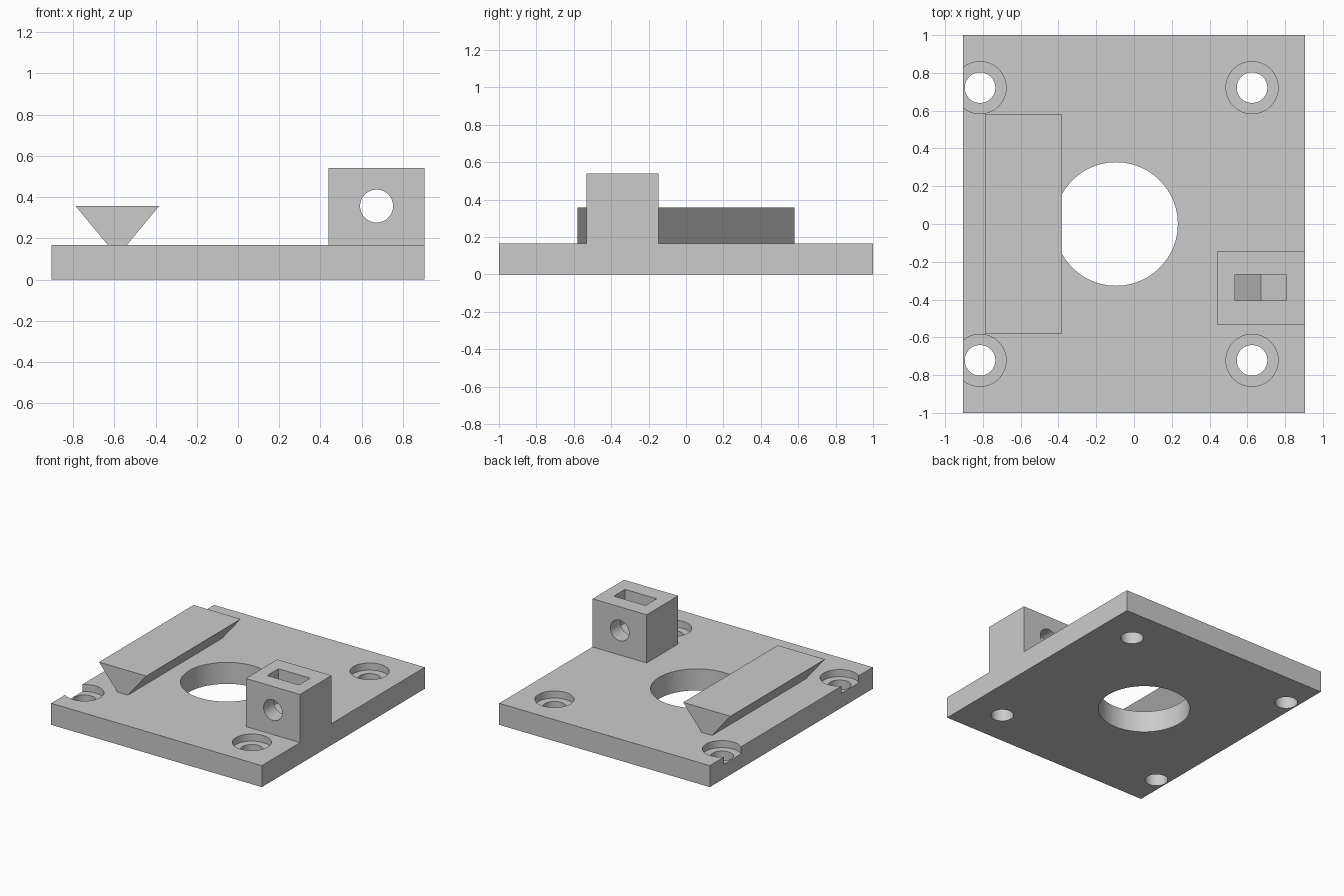
import bpy, bmesh, math
from mathutils import Vector

if "Cube" in bpy.data.objects:
    bpy.data.objects.remove(bpy.data.objects["Cube"])

grey = bpy.data.materials.new("plain grey")
grey.diffuse_color = (0.6, 0.6, 0.6, 1)
grey.use_nodes = True
grey.node_tree.nodes["Principled BSDF"].inputs["Base Color"].default_value = grey.diffuse_color

T = 0.167           # plate thickness
HALF_X = 0.905      # plate half width


def prism(name, outline, axis, lo, hi):
    """Extrude a 2D outline along y (points are x, z) or z (points are x, y)."""
    bm = bmesh.new()
    place = (lambda a, b: (a, lo, b)) if axis == "y" else (lambda a, b: (a, b, lo))
    face = bm.faces.new([bm.verts.new(place(a, b)) for a, b in outline])
    new = bmesh.ops.extrude_face_region(bm, geom=[face])["geom"]
    step = Vector((0, hi - lo, 0)) if axis == "y" else Vector((0, 0, hi - lo))
    bmesh.ops.translate(bm, vec=step,
                        verts=[v for v in new if isinstance(v, bmesh.types.BMVert)])
    bmesh.ops.recalc_face_normals(bm, faces=bm.faces[:])
    mesh = bpy.data.meshes.new(name)
    bm.to_mesh(mesh)
    bm.free()
    mesh.materials.append(grey)
    obj = bpy.data.objects.new(name, mesh)
    bpy.context.collection.objects.link(obj)
    return obj


def rect(a0, a1, b0, b1):
    return [(a0, b0), (a1, b0), (a1, b1), (a0, b1)]


def circle(a, b, r, n=64):
    return [(a + r * math.cos(2 * math.pi * i / n),
             b + r * math.sin(2 * math.pi * i / n)) for i in range(n)]


def cut(obj, cutter):
    """Subtract the cutter, apply the result and remove the cutter."""
    cutter.hide_render = True
    mod = obj.modifiers.new("cut", "BOOLEAN")
    mod.operation = "DIFFERENCE"
    mod.solver = "EXACT"
    mod.object = cutter
    bpy.context.view_layer.objects.active = obj
    bpy.ops.object.modifier_apply(modifier=mod.name)
    bpy.data.objects.remove(cutter)


# Base plate with a large centre opening
plate = prism("base_plate", rect(-HALF_X, HALF_X, -1, 1), "z", 0, T)
cut(plate, prism("opening_cutter", circle(-0.095, 0, 0.327, 96), "z", -0.1, 0.3))

# Four counterbored screw holes; the left pair breaks through the plate edge
for x in (-0.815, 0.625):
    for y in (-0.722, 0.722):
        cut(plate, prism("screw_cutter", circle(x, y, 0.081), "z", -0.1, 0.3))
        cut(plate, prism("counterbore_cutter", circle(x, y, 0.138), "z", T - 0.055, 0.3))

# Dovetail rail, wider at the top
rail = prism("dovetail_rail",
             [(-0.63, T), (-0.54, T), (-0.382, 0.358), (-0.788, 0.358)],
             "y", -0.58, 0.58)

# Tensioner block with a cross bore and a nut pocket open at the top
block = prism("screw_block", rect(0.44, HALF_X, T, 0.541), "y", -0.532, -0.146)
BX, BZ = 0.672, 0.357
cut(block, prism("bore_cutter", circle(BX, BZ, 0.08), "y", -0.7, 0.0))
w = 0.136
drop = w / math.sqrt(3)
pocket = [(BX, BZ - 2 * drop), (BX + w, BZ - drop), (BX + w, 0.7),
          (BX - w, 0.7), (BX - w, BZ - drop)]
cut(block, prism("nut_cutter", pocket, "y", -0.406, -0.268))

# Smooth round walls, crisp edges
for obj in (plate, rail, block):
    bpy.ops.object.select_all(action="DESELECT")
    obj.select_set(True)
    bpy.context.view_layer.objects.active = obj
    bpy.ops.object.shade_smooth_by_angle(angle=math.radians(25))
